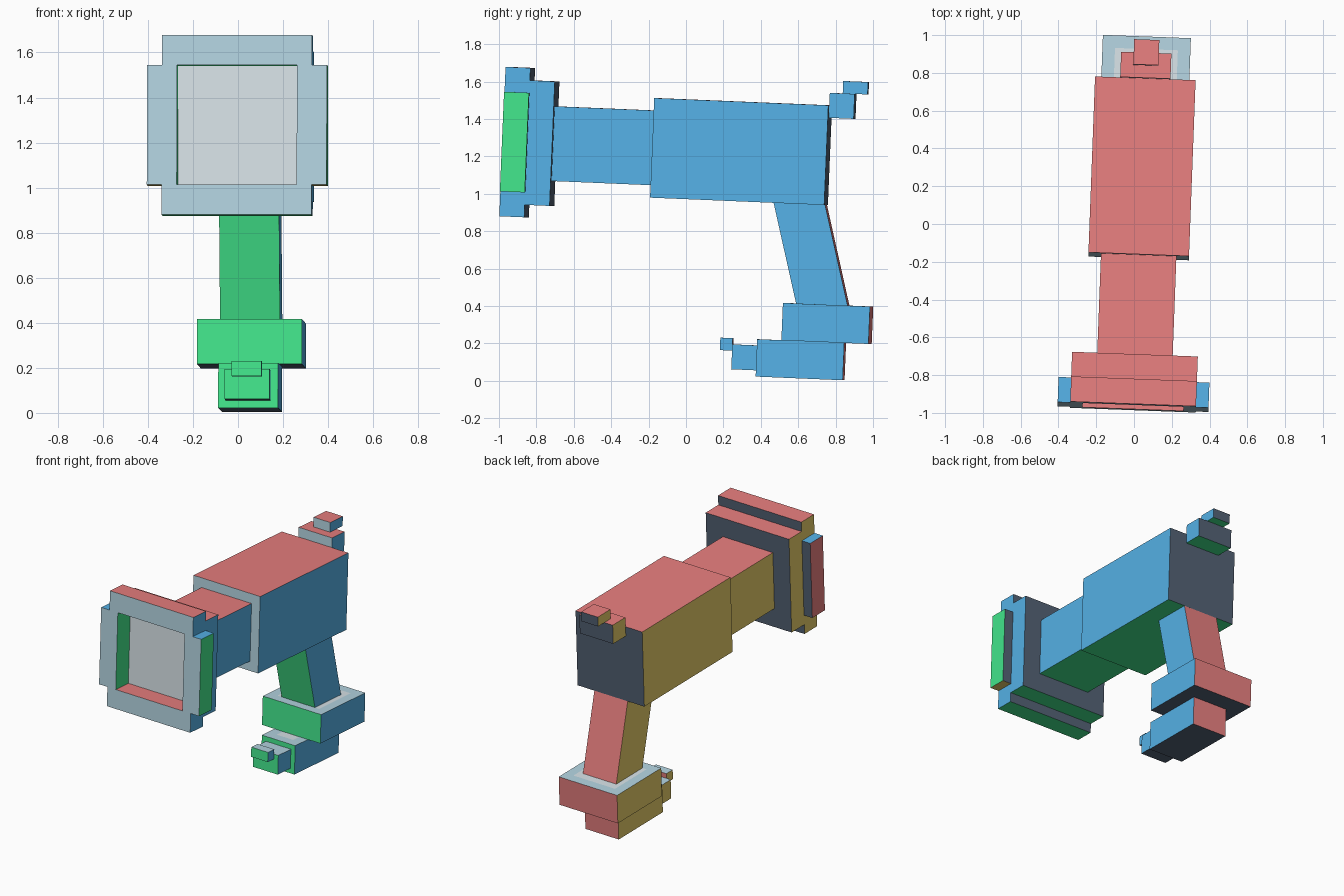
import bpy
import bmesh
from math import radians
from mathutils import Matrix, Vector

cube = bpy.data.objects.get("Cube")
if cube:
    bpy.data.objects.remove(cube, do_unlink=True)

UNIT = 0.0666  # one block unit

# Whole model is slightly yawed and pitched
FRAME = (Matrix.Rotation(radians(-2.15), 4, 'Z') @ Matrix.Rotation(radians(-2.4), 4, 'X')
         @ Matrix.Translation((0.031, -0.222, 0.971)))


def linear(v):
    return v / 12.92 if v <= 0.04045 else ((v + 0.055) / 1.055) ** 2.4


def make_material(name, rgb):
    mat = bpy.data.materials.new(name)
    mat.use_nodes = True
    color = [linear(c / 255) for c in rgb] + [1]
    mat.diffuse_color = color
    mat.node_tree.nodes["Principled BSDF"].inputs["Base Color"].default_value = color
    return mat


MATS = {name: make_material(name, rgb) for name, rgb in {
    "pale_blue": (180, 212, 225), "near_white": (236, 248, 253), "slate": (83, 97, 116),
    "sky_blue": (91, 188, 244), "yellow": (248, 221, 114), "coral": (244, 134, 134),
    "green": (67, 232, 141)}.items()}
NAMES = list(MATS)

# Face colours in the order +x, -x, +y, -y, +z, -z
UPPER = "sky_blue yellow slate pale_blue coral green".split()
LOWER = "sky_blue yellow coral green pale_blue slate".split()
SIDE = "green coral slate pale_blue sky_blue yellow".split()


def box(name, x, y, z, scheme, lean=0, panel=False):
    """Box between (min, max) pairs in units, coloured by face direction."""
    spans = (x, y, z)
    center = Vector([(a + b) / 2 for a, b in spans]) * UNIT
    size = [(b - a) * UNIT for a, b in spans]
    bm = bmesh.new()
    bmesh.ops.create_cube(bm, size=1)
    bmesh.ops.scale(bm, vec=size, verts=bm.verts)
    bm.normal_update()
    for face in bm.faces:
        axis = max(range(3), key=lambda i: abs(face.normal[i]))
        face.material_index = NAMES.index(scheme[2 * axis + (face.normal[axis] < 0)])
    # Light panel inset in the pale face
    if panel:
        pale = [f for f in bm.faces if f.material_index == NAMES.index("pale_blue")]
        bmesh.ops.inset_individual(bm, faces=pale, thickness=UNIT, use_even_offset=True)
        for face in pale:
            face.material_index = NAMES.index("near_white")
    mesh = bpy.data.meshes.new(name)
    bm.to_mesh(mesh)
    bm.free()
    for mat in MATS.values():
        mesh.materials.append(mat)
    obj = bpy.data.objects.new(name, mesh)
    bpy.context.collection.objects.link(obj)
    obj.matrix_world = FRAME @ Matrix.Translation(center) @ Matrix.Rotation(radians(lean), 4, 'X')
    return obj


# Main housing and barrel
box("body", (-4, 4), (0, 14), (0, 8), UPPER)
box("barrel", (-3, 3), (-8, 0), (1, 7), UPPER)

# Front plate with a raised four-bar rim
box("front_plate", (-5, 5), (-10, -8), (-1, 9), UPPER, panel=True)
for name, low in (("rim_top", 8), ("rim_bottom", -2)):
    box(name, (-5, 5), (-12, -10), (low, low + 2), UPPER)
for name, low in (("rim_left", 4), ("rim_right", -6)):
    box(name, (low, low + 2), (-12, -10), (0, 8), SIDE)

# Rear sight
box("rear_block", (-2, 2), (14, 16), (7, 9), UPPER)
box("rear_tip", (-1, 1), (15, 17), (9, 10), UPPER)

# Leaning grip, its ends sunk into the body and base
box("grip", (-2, 2), (11, 15), (-8.9, 0.9), LOWER, lean=15)

# Base and stepped foot
box("grip_base", (-3.5, 3.5), (11, 18), (-11, -8), LOWER, panel=True)
box("foot", (-2, 2), (9, 16), (-14, -11), LOWER, panel=True)
box("foot_nose", (-1.5, 1.5), (7, 9), (-13.5, -11.5), LOWER)
box("foot_tip", (-1, 1), (6, 7), (-12, -11), LOWER)
